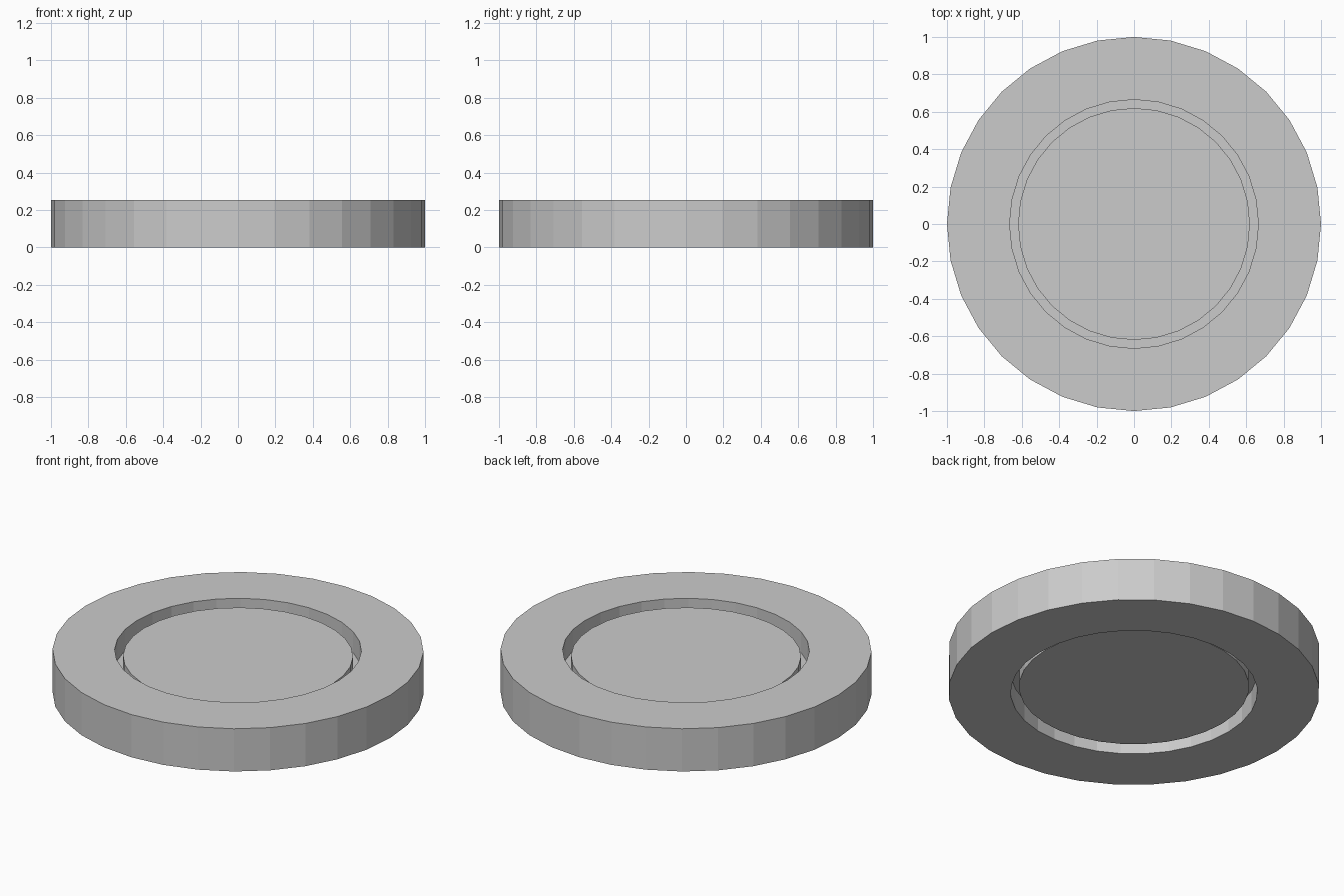
import bpy, bmesh, math

if "Cube" in bpy.data.objects:
    bpy.data.objects.remove(bpy.data.objects["Cube"])

SIDES = 32
HEIGHT = 0.254


def lathe(name, profile):
    """Revolve a closed (radius, z) profile around z with flat facets."""
    bm = bmesh.new()
    rings = []
    for r, z in profile:
        if r == 0:
            rings.append([bm.verts.new((0, 0, z))] * SIDES)
        else:
            rings.append([bm.verts.new((r * math.cos(2 * math.pi * i / SIDES),
                                        r * math.sin(2 * math.pi * i / SIDES), z))
                          for i in range(SIDES)])
    for a, b in zip(rings, rings[1:] + rings[:1]):
        for i in range(SIDES):
            j = (i + 1) % SIDES
            corners = list(dict.fromkeys((a[i], a[j], b[j], b[i])))
            if len(corners) > 2:
                bm.faces.new(corners)
    bmesh.ops.recalc_face_normals(bm, faces=bm.faces)
    bmesh.ops.dissolve_limit(bm, angle_limit=0.01, verts=bm.verts, edges=bm.edges)
    mesh = bpy.data.meshes.new(name)
    bm.to_mesh(mesh)
    bm.free()
    obj = bpy.data.objects.new(name, mesh)
    bpy.context.collection.objects.link(obj)
    return obj


# Disc with a raised outer rim, a narrow groove and a slightly recessed centre,
# the same on both faces around a thin web in the middle
RIM, HOLE, HUB = 1.0, 0.665, 0.62
RECESS, WEB = 0.034, 0.004
mid = HEIGHT / 2
upper = [(0, HEIGHT - RECESS), (HUB, HEIGHT - RECESS), (HUB, mid + WEB / 2),
         (HOLE, mid + WEB / 2), (HOLE, HEIGHT), (RIM, HEIGHT)]
lower = [(r, HEIGHT - z) for r, z in reversed(upper)]
lathe("grooved_disc", upper + lower)
